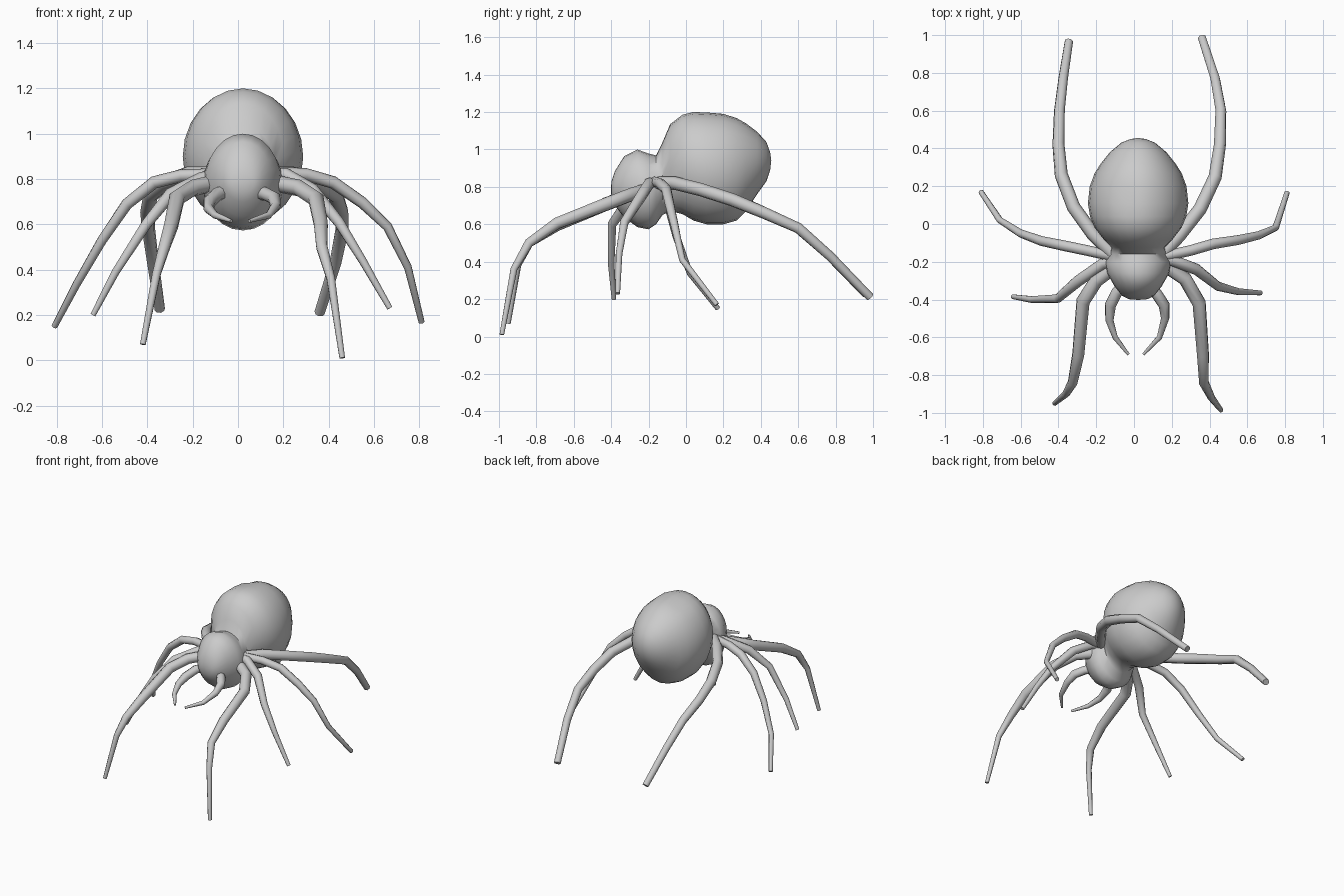
import bpy, bmesh, math


def finish(obj, angle=60):
    bpy.ops.object.select_all(action='DESELECT')
    obj.select_set(True)
    bpy.context.view_layer.objects.active = obj
    bpy.ops.object.shade_smooth_by_angle(angle=math.radians(angle))


def loft_body(name, sections, cx, front, back, n=24):
    """Elliptical rings along y: (y, bottom z, top z, half width)."""
    bm = bmesh.new()
    rings = []
    for y, z0, z1, rx in sections:
        ring = []
        for i in range(n):
            a = 2 * math.pi * i / n
            # shallow crease along the top of the abdomen
            s = 0.97 if i == n // 4 + 1 and 0.05 < y < 0.25 else 1.0
            ring.append(bm.verts.new((cx + s * rx * math.cos(a), y,
                                      (z0 + z1) / 2 + s * (z1 - z0) / 2 * math.sin(a))))
        rings.append(ring)
    for r, q in zip(rings, rings[1:]):
        for i in range(n):
            j = (i + 1) % n
            bm.faces.new((r[i], r[j], q[j], q[i]))
    for ring, tip in ((rings[0], front), (rings[-1], back)):
        v = bm.verts.new(tip)
        for i in range(n):
            bm.faces.new((ring[i], ring[(i + 1) % n], v))
    bmesh.ops.recalc_face_normals(bm, faces=bm.faces)
    mesh = bpy.data.meshes.new(name)
    bm.to_mesh(mesh)
    bm.free()
    obj = bpy.data.objects.new(name, mesh)
    bpy.context.collection.objects.link(obj)
    finish(obj)


def limb(name, points, base, tip):
    """Tapered jointed tube through the points."""
    cu = bpy.data.curves.new(name, 'CURVE')
    cu.dimensions = '3D'
    cu.bevel_depth = 1.0
    cu.bevel_resolution = 2
    cu.use_fill_caps = True
    sp = cu.splines.new('POLY')
    sp.points.add(len(points) - 1)
    last = len(points) - 1
    for i, p in enumerate(points):
        t = i / last
        sp.points[i].co = (*p, 1)
        # stays thick to mid length, then narrows
        sp.points[i].radius = base + (tip - base) * max(0, (t - 0.4) / 0.6)
    obj = bpy.data.objects.new(name, cu)
    bpy.context.collection.objects.link(obj)
    bpy.ops.object.select_all(action='DESELECT')
    obj.select_set(True)
    bpy.context.view_layer.objects.active = obj
    bpy.ops.object.convert(target='MESH')
    finish(bpy.context.view_layer.objects.active)


# Head and abdomen as one waisted body
loft_body("body", [
    (-0.398, 0.74, 0.83, 0.05), (-0.38, 0.70, 0.885, 0.085),
    (-0.33, 0.635, 0.965, 0.125), (-0.26, 0.585, 1.0, 0.165),
    (-0.20, 0.573, 0.978, 0.178), (-0.16, 0.60, 0.968, 0.155),
    (-0.125, 0.65, 1.04, 0.14), (-0.085, 0.67, 1.135, 0.18),
    (-0.02, 0.655, 1.185, 0.23), (0.04, 0.62, 1.2, 0.255),
    (0.11, 0.60, 1.198, 0.266), (0.20, 0.60, 1.19, 0.256),
    (0.27, 0.62, 1.168, 0.23), (0.32, 0.67, 1.14, 0.198),
    (0.38, 0.76, 1.095, 0.15), (0.43, 0.83, 1.04, 0.09),
    (0.45, 0.89, 0.985, 0.04)],
    0.022, (0.022, -0.402, 0.785), (0.022, 0.456, 0.94))

# Front legs
limb("front_leg_right", [(.12, -.19, .79), (.27, -.29, .76), (.345, -.42, .71),
     (.365, -.69, .605), (.37, -.84, .50), (.41, -.92, .36), (.46, -.985, .01)], .037, .013)
limb("front_leg_left", [(-.07, -.20, .79), (-.20, -.30, .76), (-.27, -.41, .715),
     (-.295, -.69, .595), (-.325, -.84, .50), (-.36, -.90, .38), (-.42, -.95, .07)], .037, .013)

# Second legs
limb("second_leg_right", [(.12, -.18, .82), (.21, -.195, .82), (.33, -.24, .75),
     (.445, -.33, .61), (.55, -.358, .44), (.67, -.365, .23)], .030, .013)
limb("second_leg_left", [(-.07, -.18, .82), (-.165, -.21, .80), (-.30, -.305, .73),
     (-.405, -.395, .60), (-.54, -.40, .39), (-.64, -.385, .20)], .030, .013)

# Third legs
limb("third_leg_right", [(.12, -.18, .83), (.30, -.14, .82), (.42, -.105, .785),
     (.55, -.085, .695), (.66, -.06, .59), (.75, -.02, .41), (.81, .165, .17)], .028, .014)
limb("third_leg_left", [(-.07, -.18, .82), (-.25, -.14, .815), (-.37, -.115, .785),
     (-.49, -.09, .69), (-.60, -.05, .53), (-.71, .02, .34), (-.81, .17, .15)], .028, .014)

# Rear legs
limb("rear_leg_right", [(.14, -.17, .82), (.24, -.06, .82), (.35, .08, .785), (.43, .25, .73),
     (.455, .42, .66), (.46, .60, .58), (.43, .77, .43), (.36, .985, .21)], .036, .023)
limb("rear_leg_left", [(-.10, -.17, .82), (-.22, -.05, .82), (-.32, .09, .785), (-.385, .26, .73),
     (-.40, .42, .66), (-.395, .60, .58), (-.375, .77, .43), (-.345, .965, .225)], .036, .023)

# Curved feelers in front of the mouth
limb("feeler_right", [(.06, -.30, .74), (.12, -.37, .735), (.16, -.43, .715),
     (.165, -.50, .68), (.135, -.60, .64), (.05, -.69, .615)], .030, .008)
limb("feeler_left", [(-.03, -.30, .745), (-.09, -.36, .735), (-.125, -.43, .70),
     (-.13, -.51, .67), (-.10, -.60, .64), (-.03, -.69, .615)], .030, .008)
